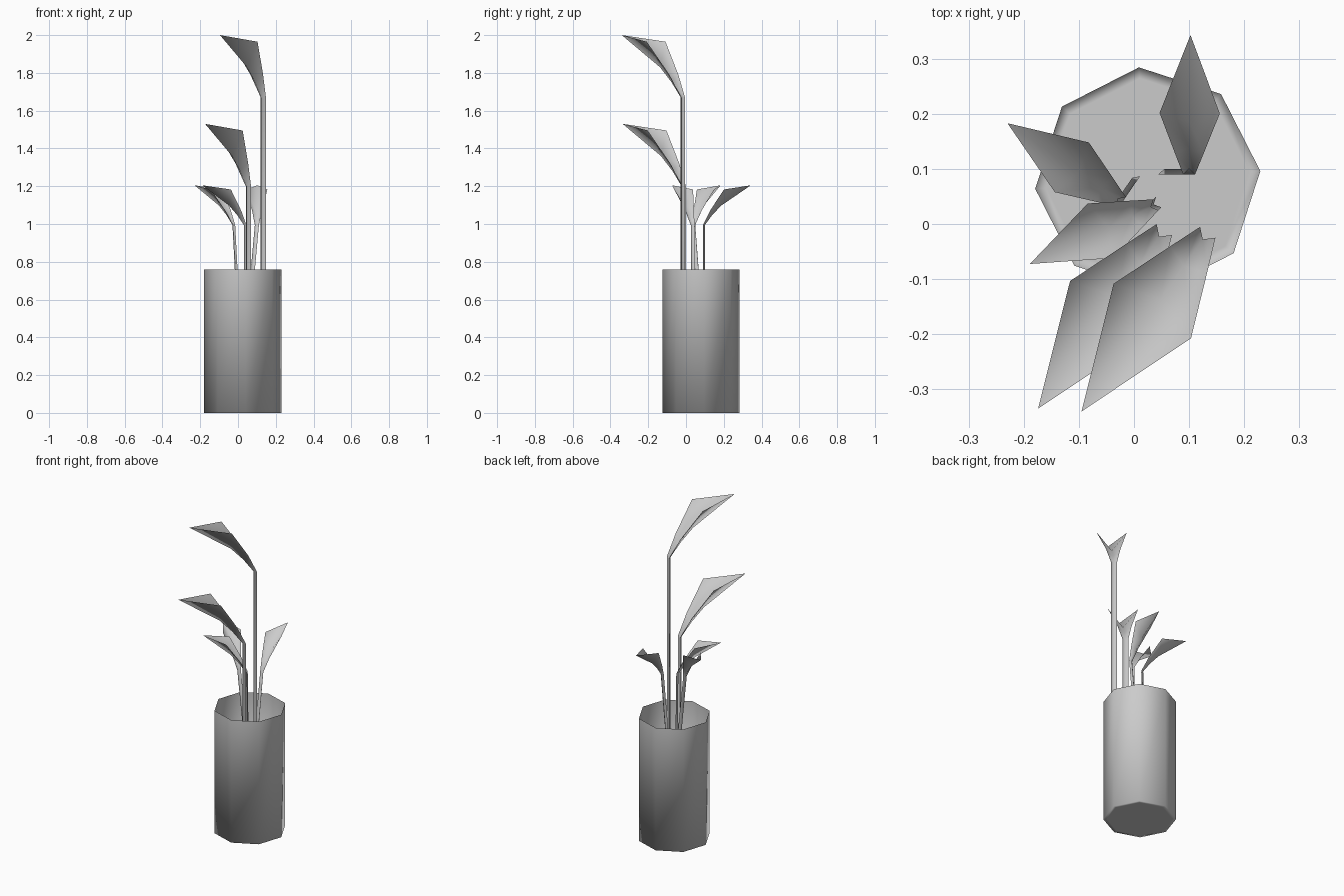
import bpy, bmesh, math
from mathutils import Vector

cube = bpy.data.objects.get("Cube")
if cube:
    bpy.data.objects.remove(cube, do_unlink=True)

grey = bpy.data.materials.new("plain_grey")
grey.use_nodes = True
colour = (0.6, 0.6, 0.6, 1)
grey.diffuse_color = colour
grey.node_tree.nodes["Principled BSDF"].inputs["Base Color"].default_value = colour


def finish(name, bm):
    """Turn a bmesh into a smooth-shaded object."""
    mesh = bpy.data.meshes.new(name)
    for face in bm.faces:
        face.smooth = True
    bm.to_mesh(mesh)
    bm.free()
    mesh.materials.append(grey)
    obj = bpy.data.objects.new(name, mesh)
    bpy.context.collection.objects.link(obj)


def ring(bm, radius, z, sides=8):
    pts = []
    for i in range(sides):
        a = math.tau * i / sides + math.radians(4.5)
        pts.append(bm.verts.new((0.025 + radius * math.cos(a),
                                 0.08 + radius * math.sin(a), z)))
    return pts


def bridge(bm, a, b, closed=True):
    n = len(a)
    for i in range(n if closed else n - 1):
        j = (i + 1) % n
        bm.faces.new((a[i], a[j], b[j], b[i]))


# Open eight-sided vase with a flat floor
bm = bmesh.new()
rim, foot, floor = ring(bm, 0.205, 0.76), ring(bm, 0.205, 0), ring(bm, 0.185, 0)
bridge(bm, foot, rim)
bridge(bm, floor, foot)
bm.faces.new(floor[::-1])
finish("vase", bm)

# Leaf rows: half width, side reach, side height, rib reach, rib height
ROWS = [(0.017, 0, 0, 0.016, 0),
        (0.041, 0.06, 0.12, 0.075, 0.08),
        (0.086, 0.175, 0.295, 0.15, 0.16)]


def stalk(name, top, base, toward, scale):
    """A folded V-shaped stem that opens into a pointed leaf."""
    top, base = Vector(top), Vector(base)
    ahead = Vector((*toward, 0)).normalized()
    side = Vector((-ahead.y, ahead.x, 0))
    up = Vector((0, 0, 1))
    bm = bmesh.new()

    def row(origin, width, reach, height, rib_reach, rib_height):
        spots = [(-width, reach, height), (0, rib_reach, rib_height),
                 (width, reach, height)]
        return [bm.verts.new(origin + scale * (side * s + ahead * r + up * h))
                for s, r, h in spots]

    rows = [row(base, *ROWS[0])] + [row(top, *r) for r in ROWS]
    for a, b in zip(rows, rows[1:]):
        bridge(bm, a, b, closed=False)
    tip = bm.verts.new(top + scale * (ahead * 0.398 + up * 0.33))
    for a, b in zip(rows[-1], rows[-1][1:]):
        bm.faces.new((a, b, tip))
    finish(name, bm)


# Two large and three small leaves
stalk("tall_leaf", (0.134, -0.015, 1.67), (0.134, -0.015, 0.47), (-0.229, -0.325), 1)
stalk("middle_leaf", (0.055, -0.01, 1.2), (0.055, -0.01, 0.02), (-0.229, -0.325), 1)
stalk("right_small_leaf", (0.04, 0.035, 0.995), (0.045, 0.04, 0.4), (-0.23, -0.108), 0.636)
stalk("rear_right_small_leaf", (-0.021, 0.04, 0.995), (0.005, 0.078, 0.5), (-0.825, 0.565), 0.636)
stalk("rear_small_leaf", (0.1, 0.09, 0.995), (0.055, 0.09, 0.5), (0.01, 1), 0.636)
